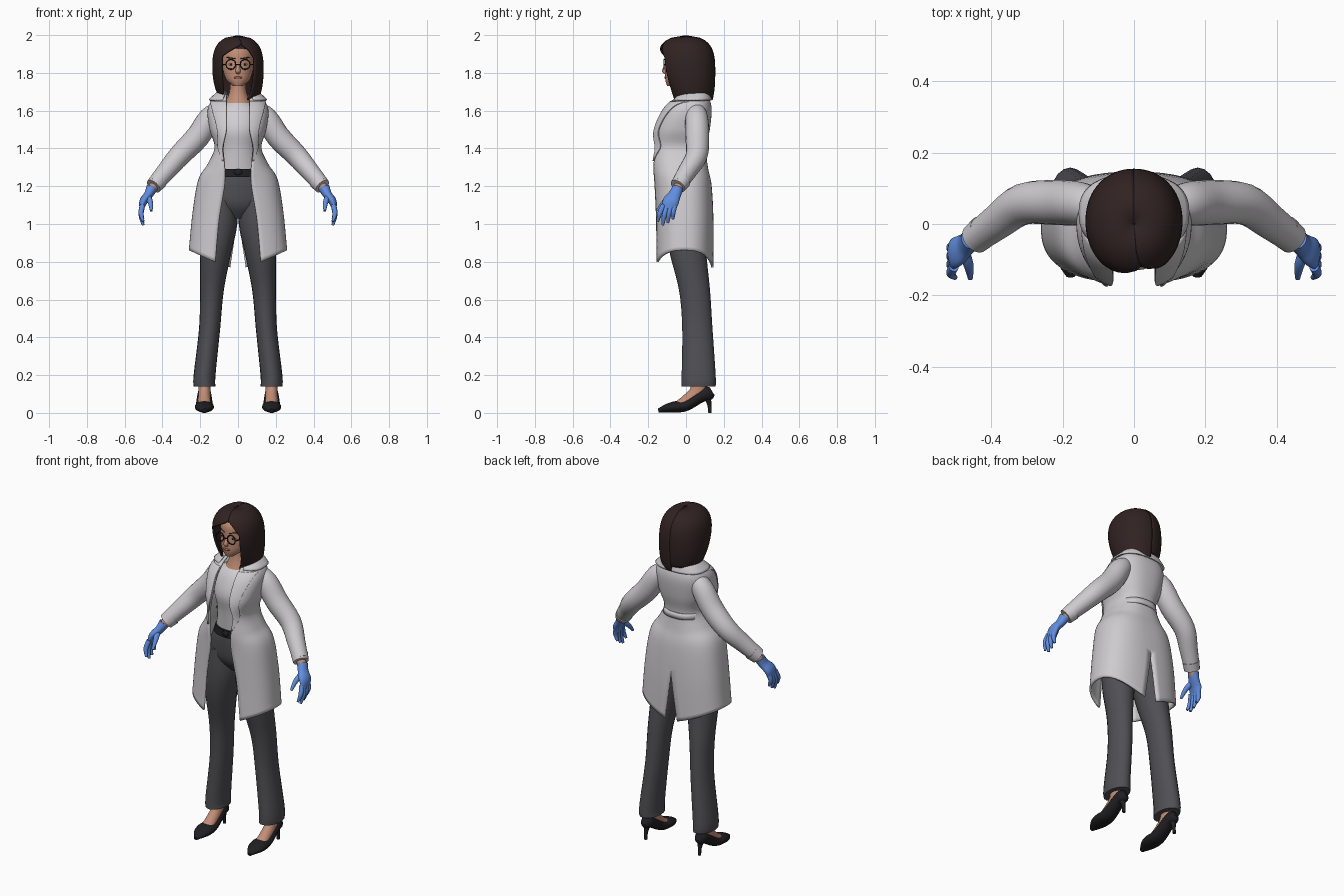
import bpy, bmesh
from math import sin, cos, pi, asin, copysign
from mathutils import Vector, Matrix

default_cube = bpy.data.objects.get("Cube")
if default_cube:
    bpy.data.objects.remove(default_cube, do_unlink=True)


def material(name, *rgb):
    mat = bpy.data.materials.new(name)
    mat.use_nodes = True
    mat.diffuse_color = (*rgb, 1)
    shader = next(node for node in mat.node_tree.nodes if node.type == 'BSDF_PRINCIPLED')
    shader.inputs["Base Color"].default_value = (*rgb, 1)
    shader.inputs["Roughness"].default_value = .7
    return mat


coat_white = material("coat white", .62, .6, .62)
shirt_white = material("shirt white", .64, .62, .64)
trouser_grey = material("trouser grey", .08, .08, .09)
glove_blue = material("glove blue", .12, .27, .74)
skin_tone = material("skin", .54, .27, .18)
hair_brown = material("hair brown", .03, .017, .016)
black = material("black", .014, .014, .016)
lip_rose = material("lip rose", .36, .12, .09)
eye_white = material("eye white", .7, .68, .65)


def smooth(rows, steps=4):
    """Resample rows of numbers along a smooth curve through them."""
    dense = []
    padded = [rows[0], *rows, rows[-1]]
    for before, start, end, after in zip(padded, padded[1:], padded[2:], padded[3:]):
        for step in range(steps):
            t = step / steps
            dense.append([q + t / 2 * (r - p + t * (2*p - 5*q + 4*r - s + t * (3*q - 3*r + s - p)))
                          for p, q, r, s in zip(before, start, end, after)])
    return dense + [list(rows[-1])]


def finish(name, bm, mat, mirror, thickness=0):
    """Turn a bmesh into a smooth shaded object with its modifiers."""
    if not thickness:
        bmesh.ops.recalc_face_normals(bm, faces=bm.faces)
    mesh = bpy.data.meshes.new(name)
    bm.to_mesh(mesh)
    bm.free()
    mesh.materials.append(mat)
    part = bpy.data.objects.new(name, mesh)
    bpy.context.collection.objects.link(part)
    bpy.ops.object.select_all(action='DESELECT')
    part.select_set(True)
    bpy.context.view_layer.objects.active = part
    bpy.ops.object.shade_smooth_by_angle(angle=pi / 4)
    if mirror:
        part.modifiers.new("Mirror", 'MIRROR')
    if thickness:
        solidify = part.modifiers.new("Solidify", 'SOLIDIFY')
        solidify.thickness = thickness
        solidify.offset = 0


def bridge(bm, rings, closed):
    for lower, upper in zip(rings, rings[1:]):
        for i in range(len(lower) - (not closed)):
            j = (i + 1) % len(lower)
            bm.faces.new((lower[i], lower[j], upper[j], upper[i]))


def tube(name, mat, rows, mirror=True, level=False, across=(0, 1, 0), sides=20):
    """Loft ellipses (x, y, z, radius, cross radius) along a path."""
    bm = bmesh.new()
    rows = smooth(rows)
    centres = [Vector(row[:3]) for row in rows]
    rings = []
    for i, row in enumerate(rows):
        u, v = Vector((1, 0, 0)), Vector((0, 1, 0))
        if not level:
            heading = centres[min(i + 1, len(rows) - 1)] - centres[max(i - 1, 0)]
            u = heading.cross(Vector(across)).normalized()
            v = u.cross(heading).normalized()
        turns = [2 * pi * k / sides for k in range(sides)]
        rings.append([bm.verts.new(centres[i] + u * row[3] * cos(a) + v * row[-1] * sin(a))
                      for a in turns])
    bridge(bm, rings, True)
    bm.faces.new(rings[0])
    bm.faces.new(rings[-1])
    finish(name, bm, mat, mirror)


def torso(name, mat, rows):
    """Upright central loft from (z, half width, front y, back y)."""
    tube(name, mat, [(0, (front + back) / 2, z, half, (back - front) / 2)
                     for z, half, front, back in rows], mirror=False, level=True, sides=32)


def sheet(name, mat, rows, side=1, mirror=True, thickness=.012, lift=0, frontal=False,
          squareness=.8):
    """Half-wrapped cloth from (z, half width, front y, back y, edge x, end x)."""
    columns = 28

    def rounded(value):
        return copysign(abs(value) ** squareness, value)

    def angle_at(x, half):
        return copysign(asin(min(abs(x) / half, 1) ** (1 / squareness)), x)

    bm = bmesh.new()
    rings = []
    for i, (z, half, front, back, edge, end) in enumerate(rows):
        first = angle_at(edge, half)
        last = angle_at(end, half) if frontal else pi - angle_at(end, half)
        hem = lift * (i / len(rows)) ** 4
        ring = []
        for k in range(columns + 1):
            a = first + (last - first) * k / columns
            x = 0 if k == columns and end == 0 else side * half * rounded(sin(a))
            y = (front + back) / 2 - (back - front) / 2 * rounded(cos(a))
            ring.append(bm.verts.new((x, y, z + hem * max(sin(a), 0))))
        rings.append(ring[::side])
    bridge(bm, rings, False)
    finish(name, bm, mat, mirror, thickness)


def ball(name, mat, place, size, mirror=False):
    bm = bmesh.new()
    bmesh.ops.create_uvsphere(bm, u_segments=16, v_segments=10, radius=1,
                              matrix=Matrix.Translation(place) @ Matrix.Diagonal((*size, 1)))
    finish(name, bm, mat, mirror)


# Head, neck and face
torso("head", skin_tone, [(1.73, .025, -.1, -.04), (1.77, .066, -.11, .03), (1.85, .084, -.108, .09),
                          (1.92, .08, -.1, .1), (1.96, .03, -.04, .04)])
torso("neck", skin_tone, [(1.8, .045, -.045, .06), (1.7, .045, -.045, .06), (1.6, .09, -.08, .08)])
tube("nose", skin_tone, [(0, -.1, 1.85, .006), (0, -.115, 1.81, .013), (0, -.1, 1.79, .006)],
     mirror=False, level=True)
ball("lips", lip_rose, (0, -.109, 1.775), (.022, .006, .006), False)
ball("eye", eye_white, (.036, -.094, 1.845), (.015, .007, .006), True)
ball("iris", black, (.036, -.099, 1.845), (.007, .004, .006), True)
tube("eyebrow", hair_brown, [(.015, -.107, 1.875, .003), (.06, -.085, 1.882, .003)],
     across=(0, 0, 1))

# Glasses
lens_x, lens_y, lens_z, lens_radius, wire = .038, -.117, 1.845, .026, .003
tube("glasses_rim", black, [(lens_x + lens_radius * cos(k * pi / 5), lens_y,
                             lens_z + lens_radius * sin(k * pi / 5), wire) for k in range(11)])
tube("glasses_bridge", black, [(-.013, lens_y, lens_z, wire), (.013, lens_y, lens_z, wire)],
     mirror=False, across=(0, 0, 1))
tube("glasses_temple", black, [(.064, lens_y, lens_z, wire), (.09, 0, lens_z, wire)],
     across=(0, 0, 1))

# Hair: two swept halves that meet at an off-centre parting
for label, side, length, curl in (("left", 1, .335, .035), ("right", -1, .305, .01)):
    rows = []
    for k in range(25):
        t = k / 24
        swell = .02 + .98 * (1 - (1 - t) ** 6) ** .5
        parting = side * .03 * min(5 * t, 1)
        opening = min(max((t - .15) * 5, 0), 1) ** .7
        rows.append((1.993 - length * t, .132 * swell - .03 * t ** 5, .09 * t * t - .158 * swell,
                     .15 * swell - .015 * t ** 6,
                     parting + (.085 - parting) * opening - curl * t ** 5, 0))
    sheet("hair_" + label, hair_brown, rows, side, mirror=False, squareness=.95)
torso("hair_inner", hair_brown, [(1.985, .03, -.03, .03), (1.93, .1, -.09, .12),
                                 (1.8, .11, 0, .14), (1.68, .085, .04, .12)])

# Shirt, belt and trousers
torso("shirt", shirt_white, [(1.65, .06, -.055, .09), (1.6, .12, -.095, .1), (1.5, .125, -.13, .1),
                             (1.4, .105, -.115, .08), (1.26, .125, -.1, .09)])
torso("belt", black, [(1.29, .12, -.115, .09), (1.25, .135, -.12, .1)])
ball("buckle", black, (0, -.12, 1.275), (.022, .008, .017))
torso("trouser_hips", trouser_grey, [(1.27, .12, -.11, .09), (1.2, .16, -.112, .11),
                                     (1.1, .17, -.1, .12), (1.03, .07, -.05, .08)])
tube("trouser_leg", trouser_grey, [(.09, 0, 1.15, .08, .1), (.1, 0, 1, .096, .103),
                                   (.118, .01, .85, .083, .097), (.138, .045, .65, .063, .082),
                                   (.15, .06, .45, .056, .08), (.177, .067, .2, .058, .09),
                                   (.177, .067, .14, .058, .09)], level=True)

# Coat with open front and a vent at the back
coat = smooth([(1.68, .08, -.03, .1, .06), (1.655, .13, -.07, .12, .06), (1.6, .155, -.12, .13, .06),
               (1.5, .145, -.165, .12, .06), (1.4, .118, -.175, .1, .08), (1.3, .155, -.175, .11, .07),
               (1.2, .205, -.165, .13, .07), (1, .235, -.16, .14, .1), (.76, .255, -.16, .14, .12)], 6)
sheet("coat", coat_white, [(*row, max(1.05 - row[0], 0) / 7) for row in coat], lift=.11)
sheet("lapel", coat_white, [(z, half + .008, front - .009, back, edge, edge + (z - 1.3) / 4)
                            for z, half, front, back, edge in coat if 1.32 < z < 1.65],
      thickness=.006, frontal=True)
sheet("back_belt", coat_white, [(z, half - .004, front, back + .009, half, 0)
                                for z, half, front, back, edge in coat if 1.36 < z < 1.41])
sheet("collar", coat_white, smooth([(1.68, .075, -.02, .1, .06, 0), (1.7, .1, -.03, .12, .065, 0),
                                    (1.655, .152, -.075, .135, .08, 0)]), thickness=.009)

# Sleeves and wrists
tube("sleeve", coat_white, [(.09, .05, 1.61, .04), (.145, .056, 1.565, .06),
                            (.215, .06, 1.46, .063), (.31, .056, 1.362, .058),
                            (.38, .008, 1.28, .05), (.44, -.037, 1.21, .043)])
tube("cuff", coat_white, [(.42, -.02, 1.23, .047), (.447, -.043, 1.2, .043)])
tube("wrist", skin_tone, [(.43, -.03, 1.22, .026), (.462, -.047, 1.175, .026)])

# Gloves
tube("glove_palm", glove_blue, [(.457, -.043, 1.19, .03, .03), (.474, -.06, 1.155, .024, .034),
                                (.5, -.08, 1.12, .022, .043), (.51, -.092, 1.08, .012, .036)])
for i, label in enumerate(("index", "middle", "ring", "little")):
    root = Vector((.505, -.12 + .02 * i, 1.1))
    tip = Vector((.502, -.15 + .027 * i, .99 + .02 * abs(i - 1.2)))
    knuckle = (root + tip) / 2 + Vector((.01, -.003, 0))
    tube("glove_" + label, glove_blue, [(*root, .014), (*knuckle, .013), (*tip, .007)])
tube("glove_thumb", glove_blue, [(.48, -.07, 1.15, .017), (.464, -.115, 1.115, .014),
                                 (.459, -.152, 1.07, .007)])

# Feet and high-heeled shoes
foot_x = .178
tube("foot", skin_tone, [(foot_x, .07, .19, .04, .033), (foot_x, .06, .11, .042, .032),
                         (foot_x, 0, .06, .034, .034), (foot_x, -.06, .035, .018, .036)],
     across=(-1, 0, 0))
tube("shoe", black, [(foot_x, y, z, wide, tall) for y, z, wide, tall in (
    (-.147, .012, .012, .01), (-.1, .025, .042, .023), (-.055, .032, .051, .03),
    (0, .04, .046, .03), (.08, .09, .038, .034), (.12, .105, .033, .038),
    (.138, .115, .016, .024))], across=(0, 0, 1))
tube("shoe_heel", black, [(foot_x, .105, .095, .028), (foot_x, .122, .05, .012),
                          (foot_x, .127, 0, .009)], level=True)
